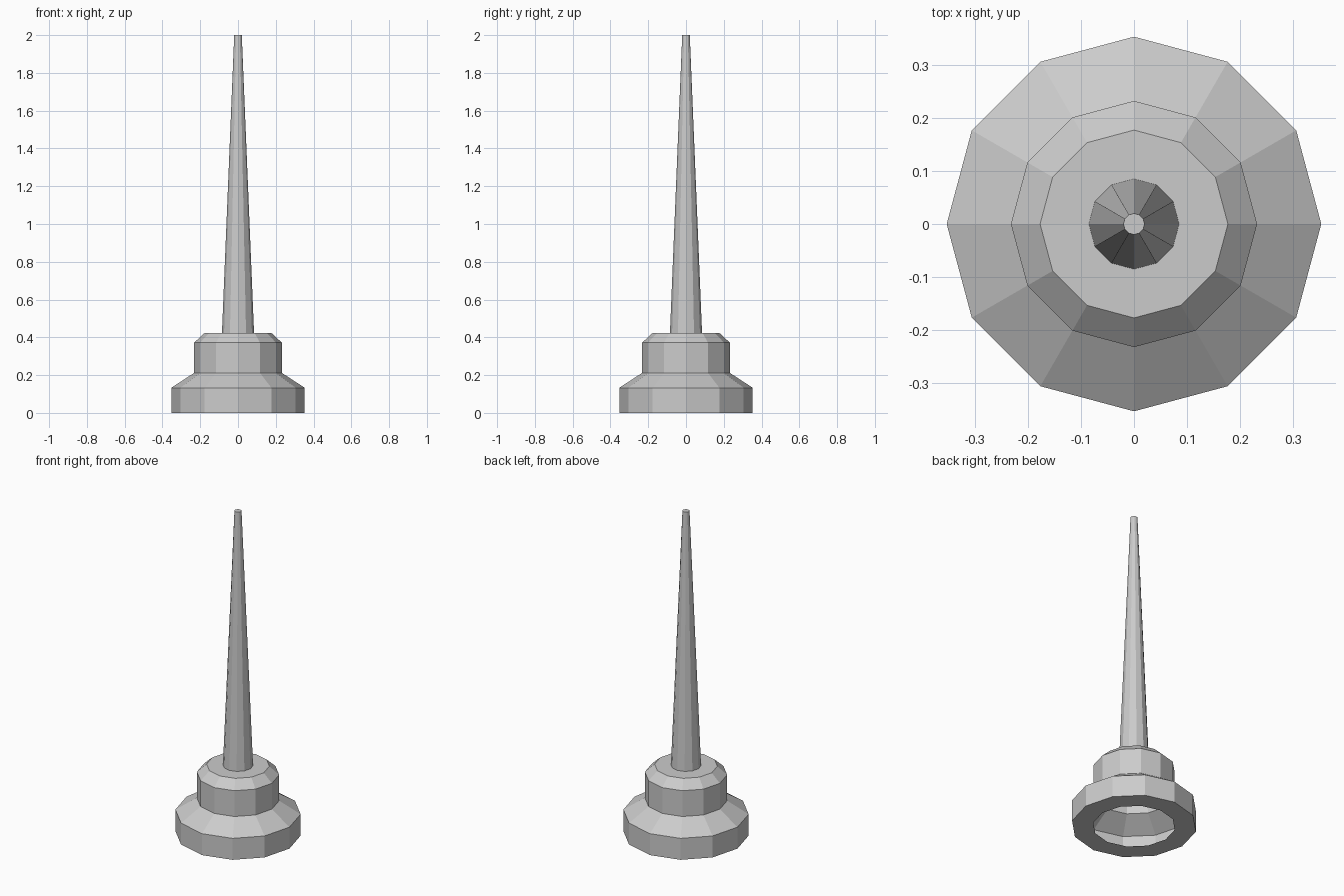
import bpy
import bmesh
from math import sin, cos, tau

SIDES = 12

cube = bpy.data.objects.get("Cube")
if cube:
    bpy.data.objects.remove(cube)

grey = bpy.data.materials.new("light_grey")
grey.use_nodes = True
colour = (0.6, 0.6, 0.6, 1)
grey.diffuse_color = colour
grey.node_tree.nodes["Principled BSDF"].inputs["Base Color"].default_value = colour


def lathe(name, profile):
    """Turn a (radius, height) profile around z and close its top."""
    bm = bmesh.new()
    rings = [[bm.verts.new((r * cos(tau * i / SIDES), r * sin(tau * i / SIDES), z))
              for i in range(SIDES)] for r, z in profile]
    for low, high in zip(rings, rings[1:]):
        for i in range(SIDES):
            j = (i + 1) % SIDES
            bm.faces.new((low[i], low[j], high[j], high[i]))
    bm.faces.new(rings[-1])
    mesh = bpy.data.meshes.new(name)
    bm.to_mesh(mesh)
    bm.free()
    mesh.materials.append(grey)
    obj = bpy.data.objects.new(name, mesh)
    bpy.context.collection.objects.link(obj)
    return obj


# Hollow stepped base with a flat rim underneath
lathe("stepped_base", [(0.232, 0), (0.353, 0), (0.353, 0.133), (0.232, 0.212),
                       (0.232, 0.372), (0.177, 0.423)])

# Tall tapered spire
lathe("spire", [(0.085, 0.423), (0.02, 2)])
